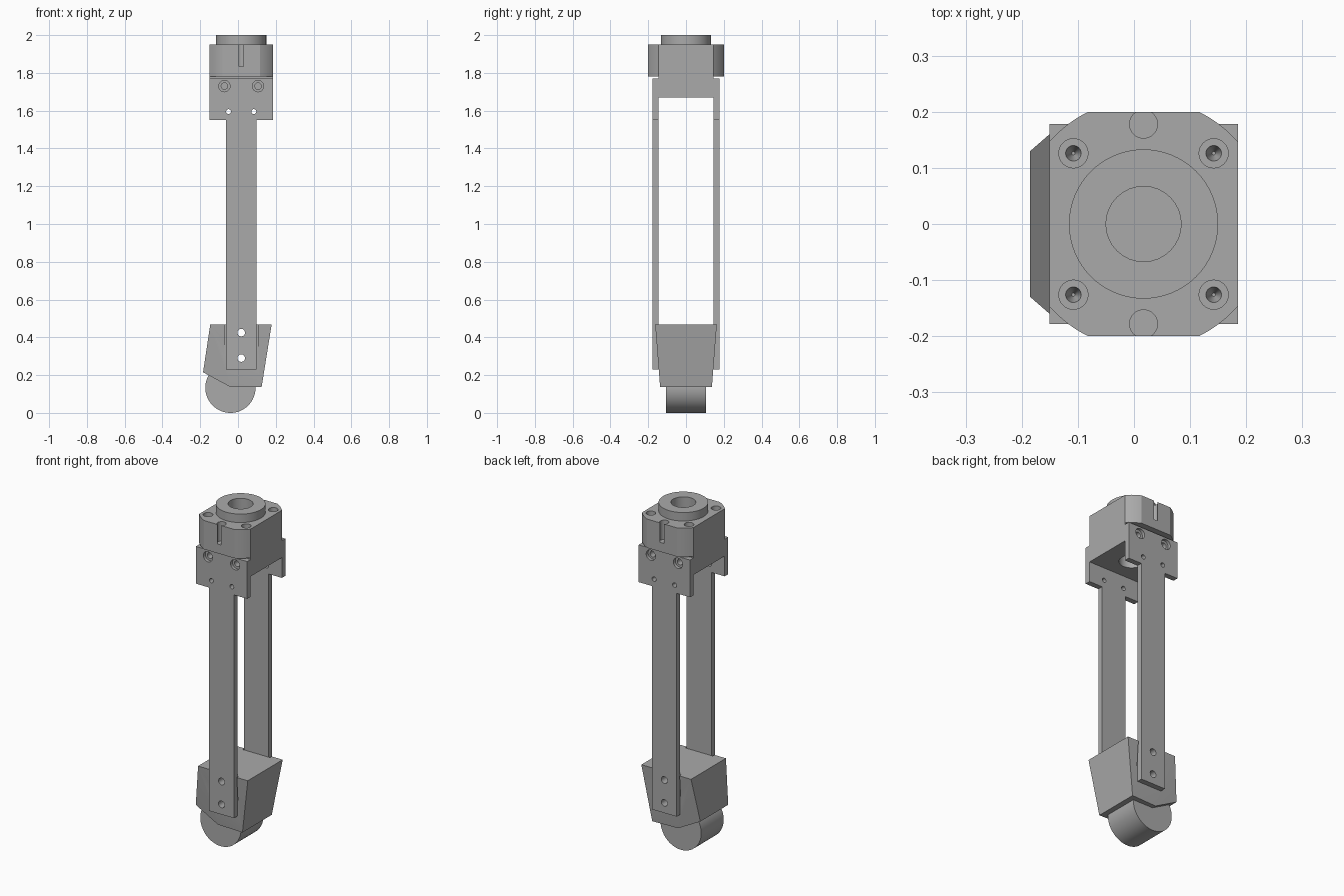
import bpy
import bmesh
import math
from mathutils import Matrix, Vector

cube = bpy.data.objects.get("Cube")
if cube:
    bpy.data.objects.remove(cube, do_unlink=True)

grey = bpy.data.materials.new("machined grey")
grey.use_nodes = True
grey.diffuse_color = (0.4, 0.4, 0.4, 1)
grey.node_tree.nodes["Principled BSDF"].inputs["Base Color"].default_value = (0.4, 0.4, 0.4, 1)

CX = 0.017          # axis of the upper bracket
INNER, OUTER = 0.146, 0.178  # side plate faces
TOP = 1.95


def finish(name, bm):
    bmesh.ops.recalc_face_normals(bm, faces=bm.faces)
    mesh = bpy.data.meshes.new(name)
    bm.to_mesh(mesh)
    bm.free()
    mesh.materials.append(grey)
    obj = bpy.data.objects.new(name, mesh)
    bpy.context.scene.collection.objects.link(obj)
    return obj


def prism(name, outline, low, high, axis="z"):
    """Extrude a 2D outline along z, or an x-z outline along y."""
    bm = bmesh.new()
    place = (lambda a, b, h: (a, b, h)) if axis == "z" else (lambda a, b, h: (a, h, b))
    face = bm.faces.new([bm.verts.new(place(a, b, low)) for a, b in outline])
    ext = bmesh.ops.extrude_face_region(bm, geom=[face])
    move = Vector(place(0, 0, high - low))
    bmesh.ops.translate(bm, vec=move, verts=[v for v in ext["geom"] if isinstance(v, bmesh.types.BMVert)])
    return finish(name, bm)


def box(name, x0, x1, y0, y1, z0, z1):
    return prism(name, [(x0, y0), (x1, y0), (x1, y1), (x0, y1)], z0, z1)


def cylinder(name, start, end, r, r_end=None, segments=48):
    start, end = Vector(start), Vector(end)
    d = end - start
    turn = Vector((0, 0, 1)).rotation_difference(d).to_matrix().to_4x4()
    bm = bmesh.new()
    bmesh.ops.create_cone(bm, cap_ends=True, segments=segments, radius1=r,
                          radius2=r if r_end is None else r_end, depth=d.length,
                          matrix=Matrix.Translation((start + end) / 2) @ turn)
    return finish(name, bm)


def cut(obj, tool):
    mod = obj.modifiers.new("cut", "BOOLEAN")
    mod.operation, mod.solver, mod.object = "DIFFERENCE", "EXACT", tool
    graph = bpy.context.evaluated_depsgraph_get()
    mesh = bpy.data.meshes.new_from_object(obj.evaluated_get(graph))
    obj.modifiers.clear()
    obj.data = mesh
    bpy.data.objects.remove(tool, do_unlink=True)


def drill(obj, start, end, r, r_end=None):
    cut(obj, cylinder("cutter", start, end, r, r_end, 32))


# Motor cap: a disc trimmed flat on four sides
R, HX, HY = 0.223, 0.168, 0.2
a0, a1 = math.acos(HX / R), math.asin(HY / R)
arc = [a0 + (a1 - a0) * i / 8 for i in range(9)]
outline = []
for q in range(4):
    for a in (arc if q % 2 == 0 else arc[::-1]):
        sx, sy = (1, -1, -1, 1)[q], (1, 1, -1, -1)[q]
        outline.append((CX + sx * R * math.cos(a), sy * R * math.sin(a)))
cap = prism("motor_cap", outline, 1.78, TOP)
collar = cylinder("top_collar", (CX, 0, TOP), (CX, 0, 2), 0.133, segments=64)
body = box("bracket_body", CX - HX, CX + HX, -INNER, INNER, 1.67, 1.78)

# Central bore
for part in (cap, collar, body):
    drill(part, (CX, 0, 1.6), (CX, 0, 2.1), 0.067)

# Counterbored corner holes
for sx in (-1, 1):
    for sy in (-1, 1):
        x, y = CX + sx * 0.125, sy * 0.126
        drill(cap, (x, y, TOP - 0.03), (x, y, TOP + 0.05), 0.026)
        drill(cap, (x, y, TOP - 0.08), (x, y, TOP - 0.02), 0.003, 0.016)

# Open keyhole grooves on front and back
for sy in (-1, 1):
    drill(cap, (CX, sy * 0.178, 1.835), (CX, sy * 0.178, 2.05), 0.025)

# Side plates: wide flange above a long narrow strip
L, RT = CX - HX, CX + HX
S0, S1 = CX - 0.081, CX + 0.081
tee = [(S0, 0.23), (S1, 0.23), (S1, 1.55), (RT, 1.55), (RT, 1.77), (L, 1.77), (L, 1.55), (S0, 1.55)]
for name, s in (("front_plate", -1), ("back_plate", 1)):
    plate = prism(name, tee, s * INNER, s * OUTER, "y")
    for sx in (-1, 1):
        x = CX + sx * 0.089
        drill(plate, (x, s * 0.16, 1.73), (x, s * 0.25, 1.73), 0.03)
        drill(plate, (x, s * 0.1, 1.73), (x, s * 0.25, 1.73), 0.017)
        drill(body, (x, s * 0.1, 1.73), (x, s * 0.25, 1.73), 0.017)
        x = CX + sx * 0.067
        drill(plate, (x, s * 0.1, 1.595), (x, s * 0.25, 1.595), 0.013)
    for z in (0.29, 0.425):
        drill(plate, (CX, s * 0.1, z), (CX, s * 0.25, z), 0.02)

# Tapered ankle block, as a hull of its corners (x, half width, z)
corners = [(-0.147, 0.163, 0.467), (0.178, 0.163, 0.467), (0.125, 0.137, 0.137),
           (-0.04, 0.13, 0.137), (-0.185, 0.13, 0.215)]
bm = bmesh.new()
for x, y, z in corners:
    for s in (-1, 1):
        bm.verts.new((x, s * y, z))
bmesh.ops.convex_hull(bm, input=bm.verts)
ankle = finish("ankle_block", bm)
for s in (-1, 1):
    y0, y1 = sorted((s * INNER, s * 0.25))
    cut(ankle, box("cutter", S0 - 0.008, S1 + 0.008, y0, y1, 0.1, 0.6))
for z in (0.29, 0.425):
    drill(ankle, (CX, -0.3, z), (CX, 0.3, z), 0.02)

# Rounded foot
cylinder("foot_roller", (-0.04, -0.105, 0.133), (-0.04, 0.105, 0.133), 0.133, segments=64)

# Smooth the curved walls and keep the edges sharp
for obj in bpy.context.scene.objects:
    obj.select_set(obj.type == "MESH")
bpy.context.view_layer.objects.active = ankle
bpy.ops.object.shade_smooth_by_angle(angle=math.radians(25))
